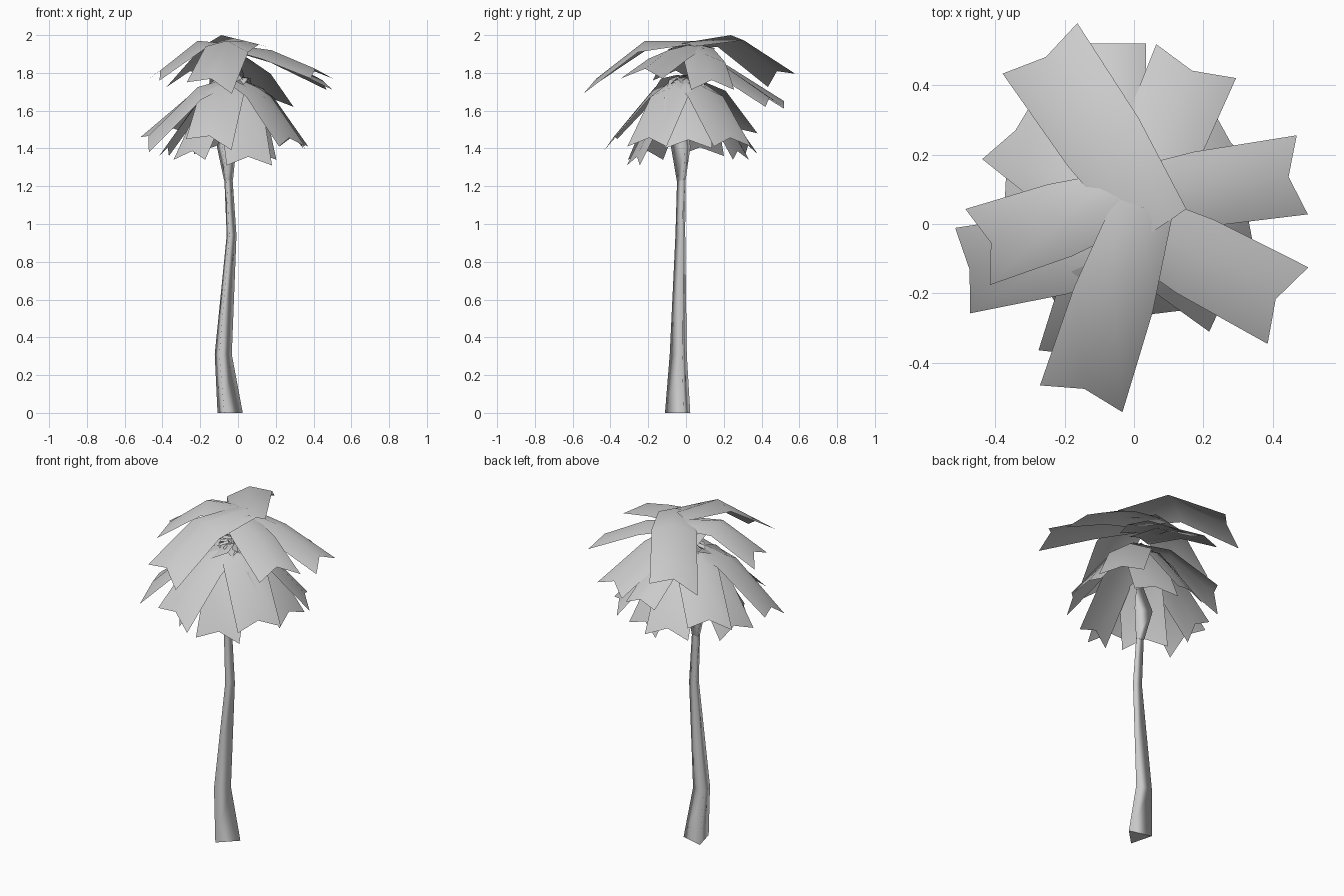
import bpy, bmesh
from math import radians, cos, sin
from mathutils import Vector

if "Cube" in bpy.data.objects:
    bpy.data.objects.remove(bpy.data.objects["Cube"])

grey = bpy.data.materials.new("plain grey")
grey.use_nodes = True
grey.diffuse_color = (0.6, 0.6, 0.6, 1)
grey.node_tree.nodes["Principled BSDF"].inputs["Base Color"].default_value = (0.6, 0.6, 0.6, 1)


def skin(name, rows, closed=False):
    """Join rows of points into a smooth sheet, or a flat-capped tube when closed."""
    bm = bmesh.new()
    rings = [[bm.verts.new(p) for p in row] for row in rows]
    n = len(rows[0])
    for a, b in zip(rings, rings[1:]):
        for i in range(n if closed else n - 1):
            j = (i + 1) % n
            bm.faces.new((a[i], a[j], b[j], b[i])).smooth = True
    if closed:
        bm.faces.new(rings[0][::-1])
        bm.faces.new(rings[-1])
    mesh = bpy.data.meshes.new(name)
    bm.to_mesh(mesh)
    bm.free()
    mesh.materials.append(grey)
    obj = bpy.data.objects.new(name, mesh)
    bpy.context.collection.objects.link(obj)


# Three-sided trunk and swollen crown shaft: x, y, z, radius
def tube(name, sections):
    skin(name, [[(x + r * cos(radians(a)), y + r * sin(radians(a)), z)
                 for a in (15, 135, 255)] for x, y, z, r in sections], True)


tube("trunk", [(-.052, -.034, 0, .08), (-.085, -.034, .31, .054),
               (-.038, -.026, .94, .031), (-.054, -.022, 1.24, .026)])
tube("crown_shaft", [(-.054, -.022, 1.23, .028), (-.068, -.02, 1.41, .062),
                     (-.04, -.015, 1.62, .006)])


# Folded frond: root, shoulder and a notched, drooping tip
def frond(name, azimuth, reach, tip_z, root_z, mid_z, width,
          back=.05, shift=0, notch=.04, roll=0):
    a = radians(azimuth)
    out, side = Vector((cos(a), sin(a), 0)), Vector((-sin(a), cos(a), 0))
    base = Vector((-.02, 0, 0)) + side * shift
    rows = []
    for r, z, w, fold, cut, twist in ((-back, root_z, .7, .02, 0, 0),
                                      (reach * .42, mid_z, .95, .045, 0, roll / 2),
                                      (reach, tip_z, 1, .04, notch, roll)):
        row = []
        for s in (-1, 0, 1):
            mid = 1 - abs(s)
            p = base + out * (r - cut * mid) + side * (s * w * width / 2)
            p.z = z - fold * abs(s) + s * twist + cut * mid * .3
            row.append(p)
        rows.append(row)
    skin(name, rows)


# Upper crown: azimuth, reach, tip, root, shoulder, width, back, shift, notch, roll
upper = [(124, .56, 1.80, 1.96, 2.0, .26, .06, -.075, .03, -.035),
         (252, .52, 1.76, 1.97, 1.97, .25, .06, .03, .03, -.03),
         (8, .52, 1.75, 1.95, 1.90, .23, .04, .07, .04, 0),
         (198, .43, 1.80, 1.95, 1.97, .23, .04, -.07, .04, 0),
         (-28, .52, 1.81, 1.95, 1.92, .25, .03, .01, .04, 0),
         (67, .51, 1.66, 1.90, 1.84, .25, .03, 0, .03, 0),
         (90, .52, 1.65, 1.88, 1.84, .19, .03, .04, 0, 0)]
for i, f in enumerate(upper):
    frond(f"upper_frond_{i + 1}", *f)

# Lower skirt: azimuth, reach, tip, sideways shift, roll
lower = [(190, .49, 1.46, .05, -.04), (254, .42, 1.46, -.02, -.03),
         (2, .37, 1.44, 0, 0), (-34, .37, 1.45, 0, 0), (38, .40, 1.45, 0, 0),
         (140, .44, 1.50, 0, -.02), (168, .38, 1.40, 0, 0), (105, .36, 1.41, 0, 0),
         (70, .31, 1.38, 0, 0), (222, .32, 1.38, 0, 0), (-74, .29, 1.35, 0, 0)]
for i, (az, reach, tip, shift, roll) in enumerate(lower):
    frond(f"lower_frond_{i + 1}", az, reach, tip, 1.79, tip * .4 + 1.14, .25,
          .02, shift, .02, roll)
